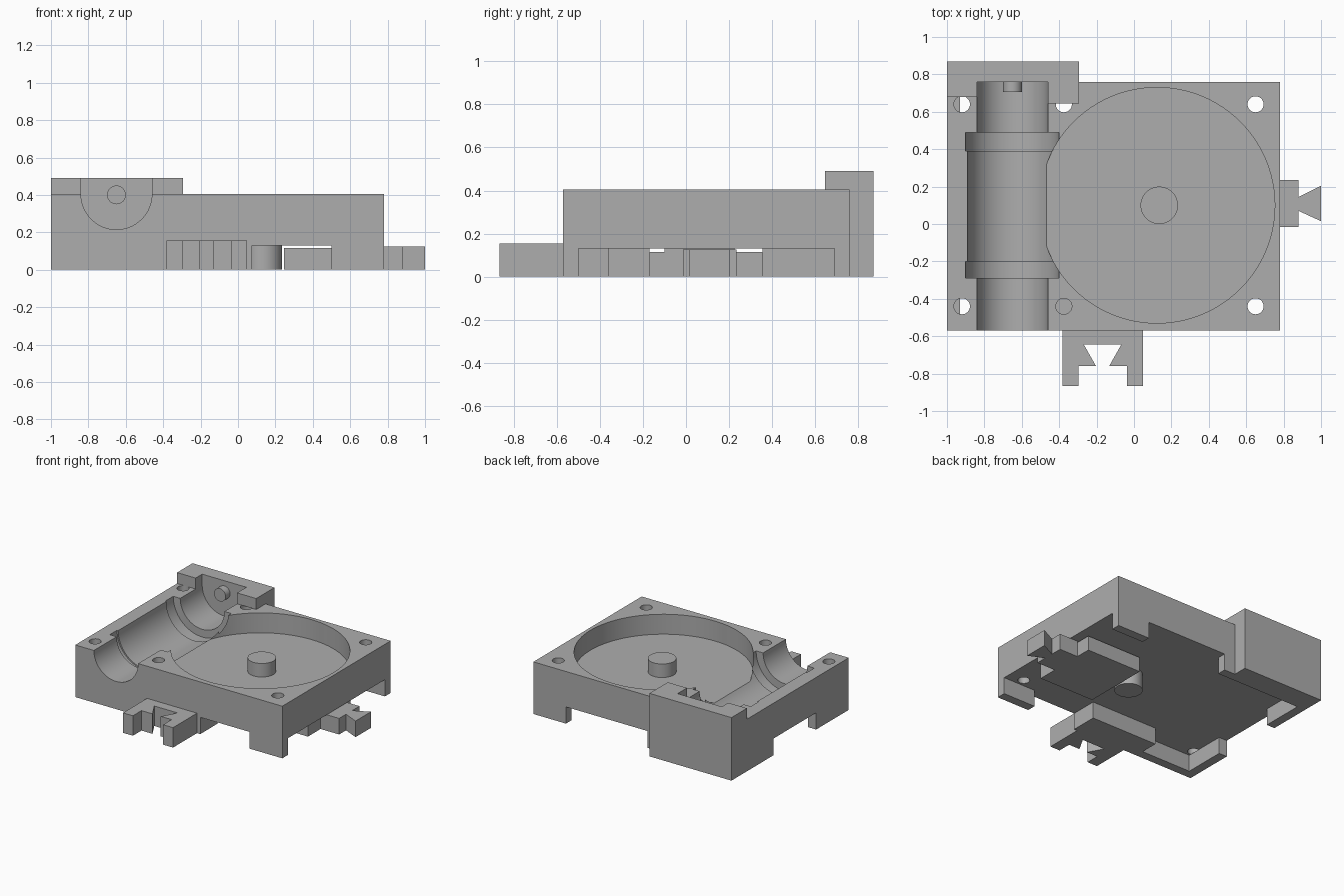
import bpy, bmesh, math

cube = bpy.data.objects.get("Cube")
if cube:
    bpy.data.objects.remove(cube, do_unlink=True)

grey = bpy.data.materials.new("plain grey")
grey.use_nodes = True
COLOUR = (0.42, 0.42, 0.42, 1)
grey.diffuse_color = COLOUR
grey.node_tree.nodes["Principled BSDF"].inputs["Base Color"].default_value = COLOUR


def finish(name, bm):
    bmesh.ops.recalc_face_normals(bm, faces=bm.faces)
    mesh = bpy.data.meshes.new(name)
    bm.to_mesh(mesh)
    bm.free()
    mesh.materials.append(grey)
    obj = bpy.data.objects.new(name, mesh)
    bpy.context.collection.objects.link(obj)
    return obj


def prism(name, outline, z0, z1):
    """Extrude a plan outline upward."""
    bm = bmesh.new()
    face = bm.faces.new([bm.verts.new((x, y, z0)) for x, y in outline])
    top = bmesh.ops.extrude_face_region(bm, geom=[face])["geom"]
    bmesh.ops.translate(bm, vec=(0, 0, z1 - z0),
                        verts=[v for v in top if isinstance(v, bmesh.types.BMVert)])
    return finish(name, bm)


def box(name, x0, x1, y0, y1, z0, z1):
    return prism(name, [(x0, y0), (x1, y0), (x1, y1), (x0, y1)], z0, z1)


def circle(x, y, r, n):
    return [(x + r * math.cos(math.tau * i / n), y + r * math.sin(math.tau * i / n))
            for i in range(n)]


def rod(name, x, z, r, y0, y1, n=64):
    """Cylinder lying along y."""
    obj = prism(name, circle(x, -z, r, n), y0, y1)
    for v in obj.data.vertices:
        px, py, pz = v.co
        v.co = (px, pz, -py)
    obj.data.flip_normals()
    bm = bmesh.new()
    bm.from_mesh(obj.data)
    bmesh.ops.recalc_face_normals(bm, faces=bm.faces)
    bm.to_mesh(obj.data)
    bm.free()
    return obj


def cut(target, cutter):
    cutter.hide_render = True
    mod = target.modifiers.new(cutter.name, "BOOLEAN")
    mod.operation, mod.solver, mod.object = "DIFFERENCE", "EXACT", cutter
    bpy.context.view_layer.objects.active = target
    bpy.ops.object.modifier_apply(modifier=mod.name)
    bpy.data.objects.remove(cutter, do_unlink=True)


def smooth(obj):
    bpy.ops.object.select_all(action="DESELECT")
    obj.select_set(True)
    bpy.context.view_layer.objects.active = obj
    bpy.ops.object.shade_smooth_by_angle(angle=math.radians(30))


# Main block extents
L, R, F, B = -1.0, 0.78, -0.57, 0.76
TOP, UNDER = 0.405, 0.13
SHAFT_X = -0.65

# Block with shaft trough, wheel pocket and screw holes
body = box("housing_block", L, R, F, B, UNDER, TOP)
cut(body, rod("shaft_trough_cutter", SHAFT_X, TOP, 0.19, F - 0.1, B + 0.1))
cut(body, rod("drum_trough_cutter", SHAFT_X, TOP, 0.24, -0.25, 0.45))
for y0, y1 in ((-0.29, -0.2), (0.39, 0.49)):
    cut(body, rod("collar_groove_cutter", SHAFT_X, TOP, 0.25, y0, y1))
cut(body, prism("wheel_pocket_cutter", circle(0.123, 0.1, 0.63, 96), 0.25, 0.6))
for x, y in ((-0.92, -0.44), (-0.92, 0.64), (-0.375, -0.44),
             (-0.375, 0.64), (0.65, -0.44), (0.65, 0.64)):
    cut(body, prism("screw_hole_cutter", circle(x, y, 0.043, 24), 0, 0.6))
smooth(body)

# Wheel post passing through the floor, and shaft end pin
smooth(prism("wheel_post", circle(0.135, 0.1, 0.1, 48), 0, 0.355))
smooth(rod("shaft_end_pin", SHAFT_X, 0.4, 0.05, 0.705, 0.77, 32))

# Raised end wall closing the trough, with a tab either side
box("end_wall", L, -0.295, B, 0.87, 0, 0.49)
box("end_wall_left_tab", L, SHAFT_X - 0.19, 0.68, B, TOP, 0.49)
box("end_wall_right_tab", SHAFT_X + 0.19, -0.295, 0.645, B, TOP, 0.49)

# Skirt walls and feet under the block
T = 0.07
box("front_skirt", L, 0.075, F, F + T, 0, UNDER)
box("front_right_foot", 0.5, R, F, F + T, 0, UNDER)
box("back_right_foot", 0.5, R, B - T, B, 0, UNDER)
box("back_skirt", L, -0.2, B - T, B, 0, UNDER)
box("left_front_skirt", L, L + T, F + T, -0.17, 0, UNDER)
box("left_back_skirt", L, L + T, 0.355, B - T, 0, UNDER)

# Dovetail socket on the front with its inner mounting plate
box("socket_plate", -0.5, 0.075, F + T, -0.36, 0, UNDER)
C = -0.168
half = [(0.215, F), (0.215, -0.865), (0.13, -0.865), (0.13, -0.76),
        (0.035, -0.76), (0.1, -0.645)]
prism("dovetail_socket",
      [(C + x, y) for x, y in half] + [(C - x, y) for x, y in reversed(half)], 0, 0.155)

# Dovetail tongue on the right with its inner mounting plate
box("tongue_plate", 0.245, 0.72, -0.17, 0.355, 0, 0.115)
box("tongue_plate_step", 0.6, 0.72, -0.1, 0.225, 0.115, UNDER)
box("tongue_base", 0.72, 0.88, -0.015, 0.235, 0, 0.125)
prism("dovetail_tongue", [(0.88, 0.07), (1.0, 0.015), (1.0, 0.205), (0.88, 0.145)], 0, 0.125)
